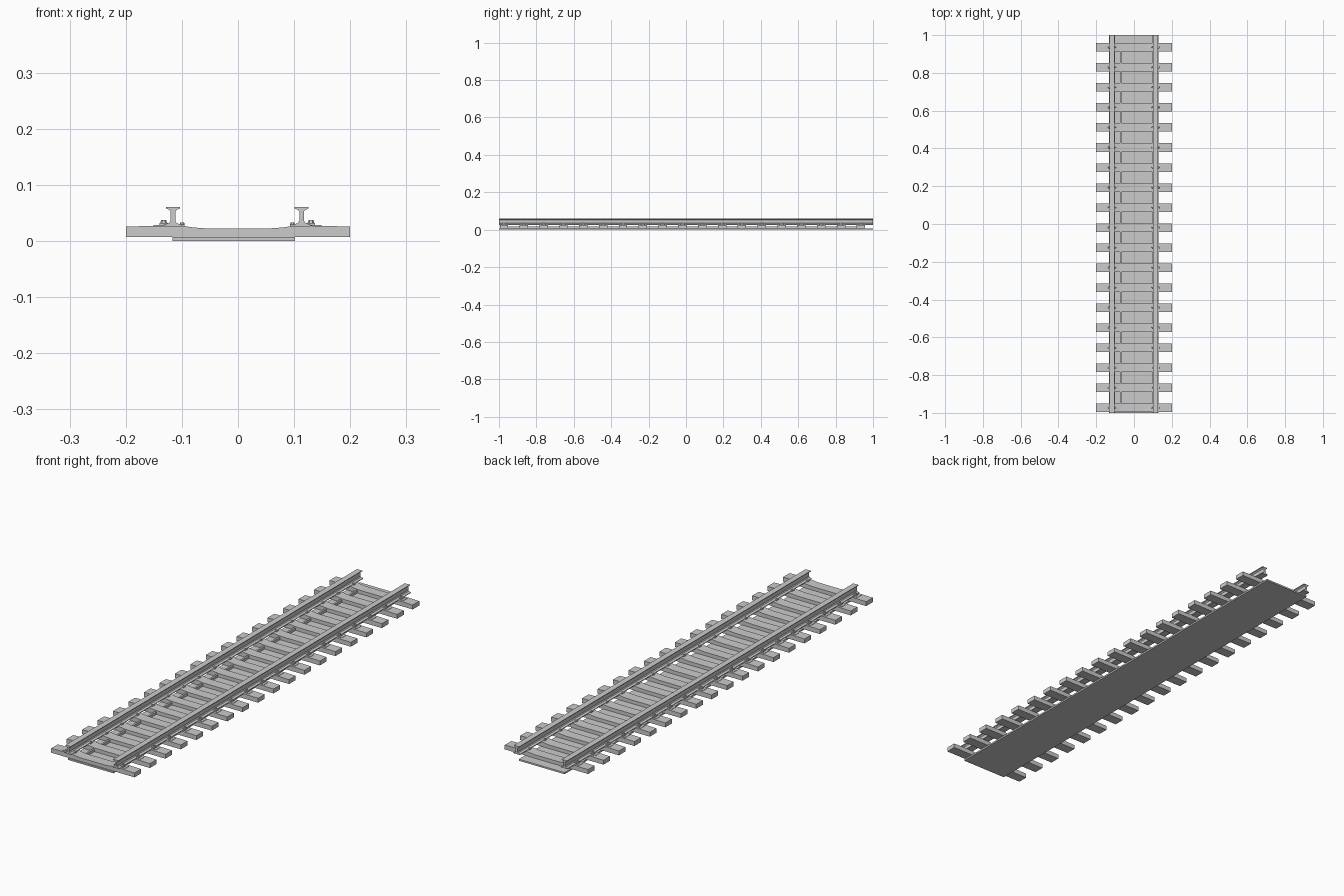
import bpy, bmesh, math

if "Cube" in bpy.data.objects:
    bpy.data.objects.remove(bpy.data.objects["Cube"])

def finish(bm, name):
    bmesh.ops.recalc_face_normals(bm, faces=bm.faces)
    me = bpy.data.meshes.new(name)
    bm.to_mesh(me)
    bm.free()
    ob = bpy.data.objects.new(name, me)
    bpy.context.collection.objects.link(ob)
    return ob

def extrude(bm, pts, y0, y1):
    """Extrude a closed (x, z) profile along y."""
    face = bm.faces.new([bm.verts.new((x, y0, z)) for x, z in pts])
    new = bmesh.ops.extrude_face_region(bm, geom=[face])["geom"]
    vs = [g for g in new if isinstance(g, bmesh.types.BMVert)]
    bmesh.ops.translate(bm, verts=vs, vec=(0, y1 - y0, 0))

def box(bm, x0, x1, y0, y1, z0, z1):
    extrude(bm, [(x0, z0), (x1, z0), (x1, z1), (x0, z1)], y0, y1)

def hexagon(bm, x, y, z0, z1, r, top=1.0):
    lo, hi = [[bm.verts.new((x + s * math.cos(a * math.pi / 3),
                             y + s * math.sin(a * math.pi / 3), z)) for a in range(6)]
              for s, z in ((r, z0), (r * top, z1))]
    bm.faces.new(lo)
    bm.faces.new(hi)
    for i in range(6):
        j = (i + 1) % 6
        bm.faces.new((lo[i], lo[j], hi[j], hi[i]))

RAILS = (-0.116, 0.1135)
STEP = 0.106
ROWS = [0.935 - i * STEP for i in range(19)]

# base plate, slightly off centre, with a thin cable strip
bm = bmesh.new()
box(bm, -0.117, 0.102, -1, 1, 0, 0.007)
finish(bm, "base_plate")
bm = bmesh.new()
box(bm, -0.074, -0.066, -0.99, 0.95, 0.006, 0.018)
finish(bm, "long_strip")

# sleepers with a dished middle
half = [(0.2, 0.007), (0.2, 0.026), (0.103, 0.028), (0.095, 0.0268),
        (0.083, 0.0248), (0.068, 0.0233), (0.05, 0.0225)]
bm = bmesh.new()
for y in ROWS:
    extrude(bm, half + [(-x, z) for x, z in reversed(half)], y - 0.0225, y + 0.0225)
finish(bm, "sleepers")

# rails: foot, web and head
rail = [(0.016, 0.026), (0.016, 0.029), (0.007, 0.032), (0.0042, 0.036),
        (0.0042, 0.053), (0.007, 0.056), (0.0125, 0.058), (0.0125, 0.061)]
for side, cx in zip(("left", "right"), RAILS):
    bm = bmesh.new()
    prof = [(cx + x, z) for x, z in rail] + [(cx - x, z) for x, z in reversed(rail)]
    extrude(bm, prof, -1, 1)
    finish(bm, side + "_rail")

# fasteners: tie plate, outer and inner clamps with bolts
bm = bmesh.new()
for y in ROWS:
    for cx in RAILS:
        s = 1 if cx > 0 else -1
        box(bm, *sorted((cx + s * 0.005, cx + s * 0.035)), y - 0.014, y + 0.014, 0.025, 0.0285)
        box(bm, *sorted((cx + s * 0.009, cx + s * 0.024)), y - 0.010, y + 0.010, 0.028, 0.0325)
        hexagon(bm, cx + s * 0.0165, y, 0.032, 0.038, 0.006, 0.7)
        box(bm, *sorted((cx - s * 0.010, cx - s * 0.021)), y - 0.008, y + 0.008, 0.025, 0.030)
        hexagon(bm, cx - s * 0.0165, y, 0.030, 0.0335, 0.0045, 0.7)
finish(bm, "rail_fasteners")
